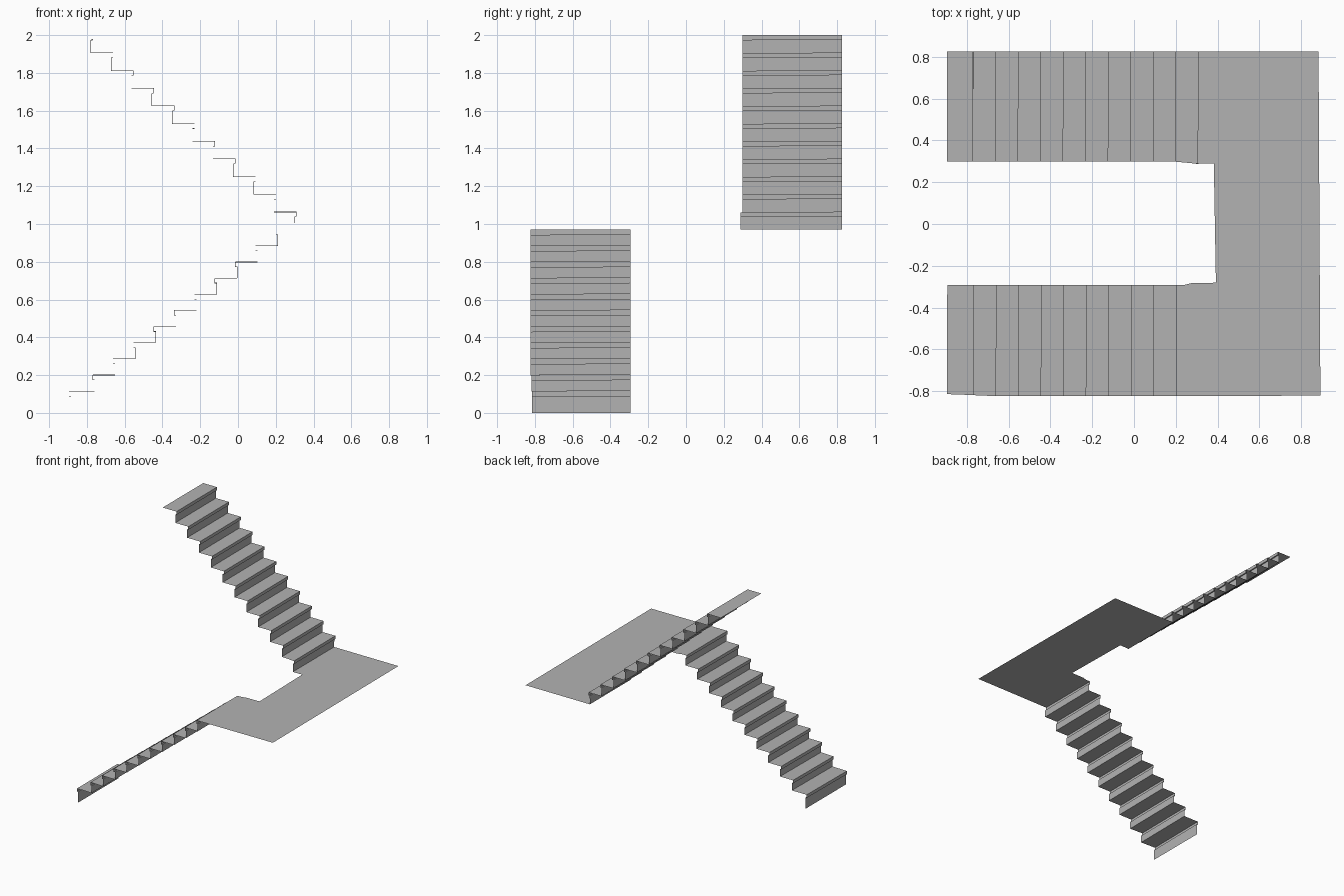
import bpy

if "Cube" in bpy.data.objects:
    bpy.data.objects.remove(bpy.data.objects["Cube"])

LANDING_Z = 0.97
DROP, LIP = 0.026, 0.01   # nosing height and overhang
SKEW = 0.0015             # slight out-of-square of the treads

grey = bpy.data.materials.new("mid_grey")
grey.diffuse_color = (0.45, 0.45, 0.45, 1)
grey.use_nodes = True
grey.node_tree.nodes["Principled BSDF"].inputs["Base Color"].default_value = grey.diffuse_color


def sheet(name, verts, faces):
    mesh = bpy.data.meshes.new(name)
    mesh.from_pydata(verts, [], faces)
    mesh.materials.append(grey)
    obj = bpy.data.objects.new(name, mesh)
    bpy.context.collection.objects.link(obj)
    return obj


def flight(name, noses, levels, z0, end, direction, edges):
    """Folded sheet of risers, nosings and treads; edges(i) gives y limits of step i."""
    path = []
    z = z0
    for i, (x, top) in enumerate(zip(noses, levels)):
        riser = x + direction * LIP
        path += [(riser, z, i), (riser, top - DROP, i), (x, top - DROP, i), (x, top, i)]
        z = top
    path.append((end, z, len(noses)))
    verts = []
    for x, z, i in path:
        a, b = edges(i)
        s = SKEW if 0 < z < 2 and z != LANDING_Z else 0
        verts += [(x, a, z - s), (x + s, b, z + s)]
    quads = [(2 * k, 2 * k + 1, 2 * k + 3, 2 * k + 2) for k in range(len(path) - 1)]
    if direction > 0:
        quads = [q[::-1] for q in quads]
    return sheet(name, verts, quads)


# lower flight climbs towards +x and meets the landing
low_x = [-0.895] + [-0.77 + 0.1078 * i for i in range(10)]
low_z = [0.115 + 0.0855 * i for i in range(11)]
low_z[-1] = LANDING_Z
flight("lower_flight", low_x, low_z, 0.0, 0.235, 1,
       lambda i: (-0.824 + 0.005 * max(0, 2 - i), -0.293))

# upper flight climbs back towards -x, first step slightly wider
up_x = [0.307] + [0.2 - 0.1078 * i for i in range(10)]
up_z = [LANDING_Z + 0.0936 * (i + 1) for i in range(11)]
up_z[-1] = 2.0
flight("upper_flight", up_x, up_z, LANDING_Z, -0.895, -1,
       lambda i: (0.288 if i == 0 else 0.299, 0.826))

# half-turn landing
outline = [(0.235, -0.824), (0.892, -0.821), (0.883, 0.825), (0.297, 0.826),
           (0.297, 0.288), (0.382, 0.29), (0.392, -0.281), (0.28, -0.282), (0.235, -0.293)]
sheet("landing", [(x, y, LANDING_Z) for x, y in outline], [tuple(range(len(outline)))])
